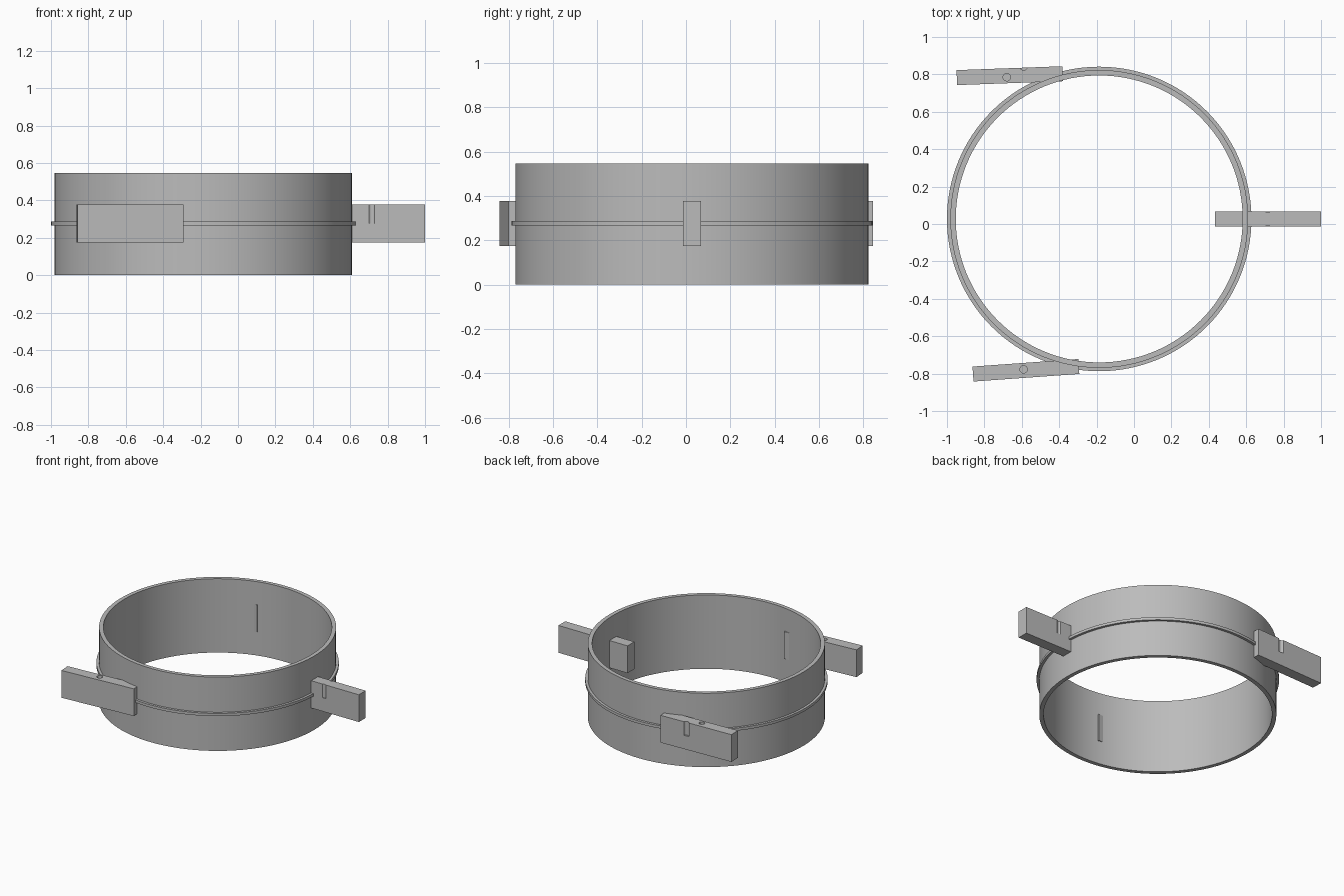
import bpy
import bmesh
import math
from mathutils import Matrix, Vector

if "Cube" in bpy.data.objects:
    bpy.data.objects.remove(bpy.data.objects["Cube"], do_unlink=True)

grey = bpy.data.materials.new("plain grey")
grey.use_nodes = True
grey.diffuse_color = (0.5, 0.5, 0.5, 1)
grey.node_tree.nodes["Principled BSDF"].inputs["Base Color"].default_value = (0.5, 0.5, 0.5, 1)

CENTRE = Vector((-0.186, 0.027, 0))
HEIGHT = 0.547
INNER, OUTER, RIM = 0.767, 0.796, 0.814
BLOCK = (0.567, 0.08, 0.202)
BLOCK_Z = 0.276
SEGMENTS = 128


def finish(name, bm):
    bmesh.ops.recalc_face_normals(bm, faces=bm.faces)
    mesh = bpy.data.meshes.new(name)
    bm.to_mesh(mesh)
    bm.free()
    mesh.materials.append(grey)
    ob = bpy.data.objects.new(name, mesh)
    bpy.context.collection.objects.link(ob)
    return ob


def smooth(ob):
    bpy.ops.object.select_all(action='DESELECT')
    ob.select_set(True)
    bpy.context.view_layer.objects.active = ob
    bpy.ops.object.shade_smooth_by_angle(angle=math.radians(30))


def lathe(name, profile):
    """Turn a closed (radius, z) profile around the ring centre."""
    bm = bmesh.new()
    rings = []
    for i in range(SEGMENTS):
        a = 2 * math.pi * i / SEGMENTS
        rings.append([bm.verts.new(CENTRE + Vector((r * math.cos(a), r * math.sin(a), z)))
                      for r, z in profile])
    n = len(profile)
    for i in range(SEGMENTS):
        p, q = rings[i], rings[(i + 1) % SEGMENTS]
        for j in range(n):
            k = (j + 1) % n
            bm.faces.new((p[j], q[j], q[k], p[k]))
    ob = finish(name, bm)
    smooth(ob)


def block(name, x, y, degrees, holes):
    """Tilted bar with blind round holes sunk from the top to mid height."""
    bm = bmesh.new()
    bmesh.ops.create_cube(bm, size=1)
    bmesh.ops.scale(bm, vec=BLOCK, verts=bm.verts)
    place = Matrix.Translation((x, y, BLOCK_Z)) @ Matrix.Rotation(math.radians(degrees), 4, 'Z')
    bmesh.ops.transform(bm, matrix=place, verts=bm.verts)
    ob = finish(name, bm)

    # Round cutters for the holes and side grooves
    cut = bmesh.new()
    for hx, hy in holes:
        bmesh.ops.create_cone(cut, cap_ends=True, segments=24, radius1=0.02, radius2=0.02,
                              depth=0.2, matrix=Matrix.Translation((hx, hy, BLOCK_Z + 0.1)))
    cutter = finish(name + "_cutter", cut)
    mod = ob.modifiers.new("holes", 'BOOLEAN')
    mod.operation = 'DIFFERENCE'
    mod.solver = 'EXACT'
    mod.object = cutter
    bpy.context.view_layer.update()
    baked = bpy.data.meshes.new_from_object(
        ob.evaluated_get(bpy.context.evaluated_depsgraph_get()))
    ob.modifiers.clear()
    ob.data = baked
    bpy.data.objects.remove(cutter, do_unlink=True)
    smooth(ob)


# Open band with a thin raised rib around the middle
lathe("band", [(INNER, 0), (OUTER, 0), (OUTER, HEIGHT), (INNER, HEIGHT)])
lathe("rib", [(OUTER - 0.01, 0.266), (RIM, 0.266), (RIM, 0.286), (OUTER - 0.01, 0.286)])

# Three bars through the band wall
block("left_bar", 0.716, 0.027, 0, [(0.715, 0.081), (0.715, -0.027)])
block("back_bar", -0.664, 0.793, 2.1, [(-0.68, 0.785), (-0.59, 0.842)])
block("front_bar", -0.578, -0.782, 4.1, [(-0.59, -0.777)])
